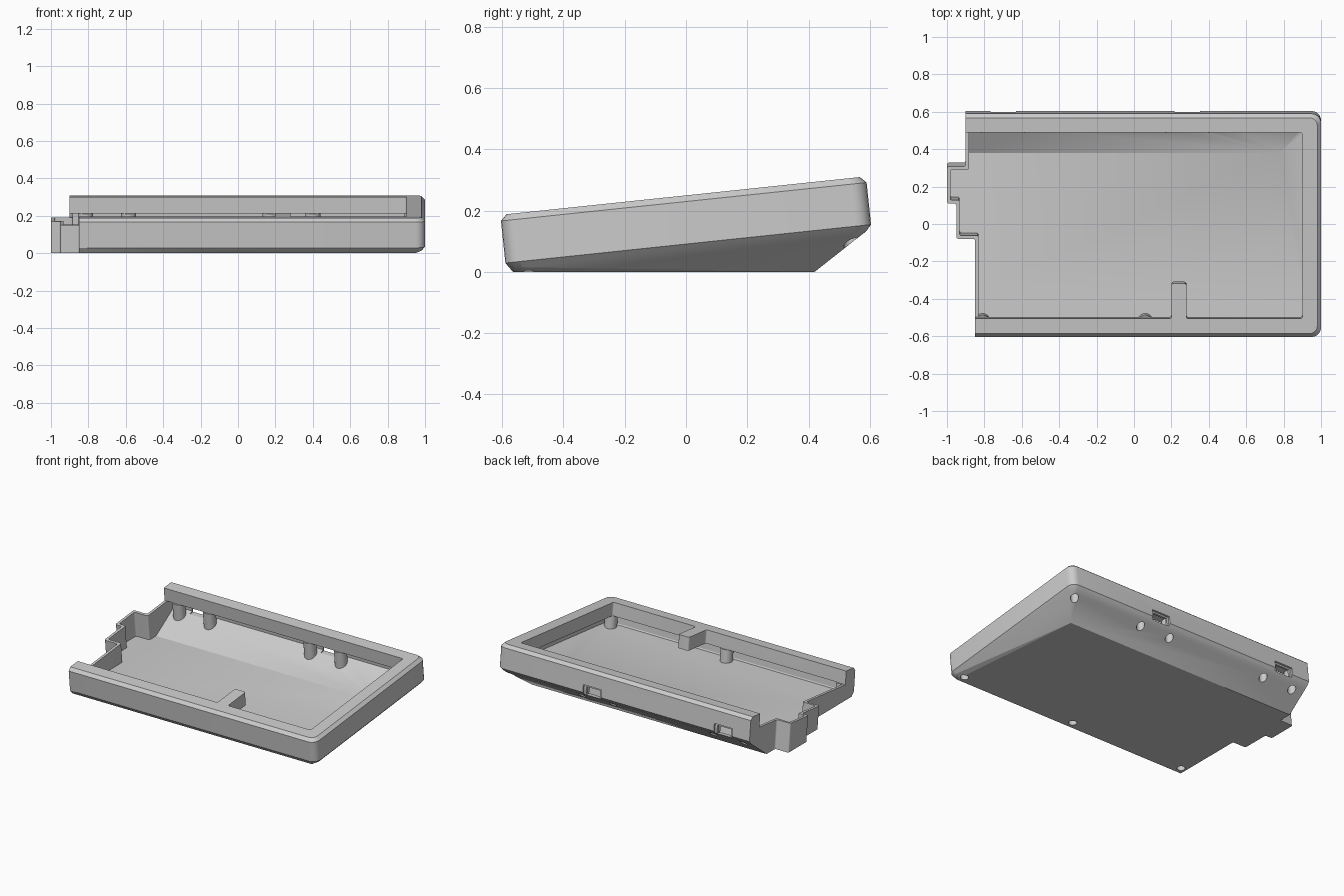
import bpy, bmesh, math
from mathutils import Matrix, Vector

if "Cube" in bpy.data.objects:
    bpy.data.objects.remove(bpy.data.objects["Cube"])

TILT = Matrix.Translation((0, 0, 0.16)) @ Matrix.Rotation(math.radians(6), 4, 'X')
T = 0.089          # half thickness of the tilted body
SPLIT = 0.0        # underside of the rim


def finish(name, bm):
    bmesh.ops.recalc_face_normals(bm, faces=bm.faces)
    me = bpy.data.meshes.new(name)
    bm.to_mesh(me)
    bm.free()
    ob = bpy.data.objects.new(name, me)
    bpy.context.collection.objects.link(ob)
    return ob


def fillet(pts, r, n=5):
    """Round the right-angled corners of an axis-aligned outline."""
    out = []
    for i, p in enumerate(pts):
        p = Vector(p)
        a = (Vector(pts[i - 1]) - p).normalized() * r
        b = (Vector(pts[(i + 1) % len(pts)]) - p).normalized() * r
        for k in range(n + 1):
            t = math.pi / 2 * k / n
            out.append(p + a * (1 - math.sin(t)) + b * (1 - math.cos(t)))
    return out


def inset(pts, d):
    """Inset a counter-clockwise axis-aligned outline."""
    out = []
    for i, p in enumerate(pts):
        p = Vector(p)
        e = (p - Vector(pts[i - 1])).normalized()
        f = (Vector(pts[(i + 1) % len(pts)]) - p).normalized()
        out.append(p + d * (Vector((-e.y, e.x)) + Vector((-f.y, f.x))))
    return out


def prism(name, pts, z0, z1):
    bm = bmesh.new()
    face = bm.faces.new([bm.verts.new(TILT @ Vector((p[0], p[1], z0))) for p in pts])
    ext = bmesh.ops.extrude_face_region(bm, geom=[face])
    up = TILT.to_3x3() @ Vector((0, 0, z1 - z0))
    bmesh.ops.translate(bm, vec=up, verts=[g for g in ext['geom'] if isinstance(g, bmesh.types.BMVert)])
    return finish(name, bm)


def hull(name, rings, base, z):
    """Convex solid from tilted rounded rectangles and a level base."""
    bm = bmesh.new()
    for d, v, r in rings:
        rect = [(-1.3, -0.6 + d), (1 - d, -0.6 + d), (1 - d, 0.6 - d), (-1.3, 0.6 - d)]
        for p in fillet(rect, r):
            bm.verts.new(TILT @ Vector((p.x, p.y, v)))
    for x, y in base:
        bm.verts.new((x, y, z))
    res = bmesh.ops.convex_hull(bm, input=bm.verts)
    bmesh.ops.delete(bm, geom=list({g for g in res['geom_interior'] + res['geom_unused']
                                    if isinstance(g, bmesh.types.BMVert)}), context='VERTS')
    bmesh.ops.dissolve_limit(bm, angle_limit=0.002, verts=bm.verts, edges=bm.edges)
    bmesh.ops.triangulate(bm, faces=bm.faces)
    return finish(name, bm)


def cylinder(name, x, y, r, z0, z1, n=24):
    ring = [(x + r * math.cos(2 * math.pi * i / n), y + r * math.sin(2 * math.pi * i / n)) for i in range(n)]
    return prism(name, ring, z0, z1)


def cut(ob, tool, op='DIFFERENCE'):
    m = ob.modifiers.new(op, 'BOOLEAN')
    m.operation, m.solver, m.object = op, 'EXACT', tool
    bpy.context.view_layer.objects.active = ob
    bpy.ops.object.modifier_apply(modifier=m.name)
    bpy.data.objects.remove(tool)


# stepped left edge; the other sides overshoot the body
outline = [(-0.85, -0.8), (1.2, -0.8), (1.2, 0.8), (-0.9, 0.8), (-0.9, 0.31), (-1, 0.31),
           (-1, 0.11), (-0.95, 0.11), (-0.95, -0.08), (-0.85, -0.08)]

# outer shell: tilted slab with chamfers and wedge foot
case = hull("keyboard_case", [(0.02, T, 0.04), (0, T - 0.02, 0.05), (0, 0.02 - T, 0.05), (0.018, -T, 0.04)],
            [(-1.3, -0.565), (0.95, -0.565), (0.86, 0.42), (-1.3, 0.42)], 0)
cut(case, prism("edge_trim", fillet(outline, 0.012), -0.5, 0.5), 'INTERSECT')

# hollow below the rim, leaving screw posts
cavity = hull("cavity", [(0.025, SPLIT, 0.03), (0.025, -0.072, 0.03)],
              [(-1.3, -0.56), (0.94, -0.56), (0.78, 0.38), (-1.3, 0.38)], 0.02)
cut(cavity, prism("inner_trim", fillet(inset(outline, 0.018), 0.01), -0.5, 0.5), 'INTERSECT')
ports = (-0.7, 0.285)
posts = [(x, -0.53) for x in (-0.81, 0.06, 0.93)] + [(0.93, 0.53)]
posts += [(p + s * 0.115, 0.53) for p in ports for s in (-1, 1)]
for x, y in posts:
    cut(cavity, cylinder("post", x, y, 0.04, -0.4, 0.1))
cut(case, cavity)

# opening inside the rim, with the tongue on the front edge
opening = [(0.2, -0.5), (0.2, -0.31), (0.28, -0.31), (0.28, -0.5), (0.9, -0.5), (0.9, 0.5),
           (-1.3, 0.5), (-1.3, -0.5)]
cut(case, prism("opening", fillet(opening, 0.012), SPLIT - 0.001, 0.3))

# screw holes from below
for x, y in posts:
    cut(case, cylinder("screw_hole", x, y, 0.026, -0.4, -0.03))

# rear cable ports: through slot and outer recess
for px in ports:
    for w, y0, z0, z1 in ((0.052, 0.5, -0.084, -0.03), (0.068, 0.588, -0.1, -0.018)):
        rect = [(px - w, y0), (px + w, y0), (px + w, 0.7), (px - w, 0.7)]
        cut(case, prism("port", rect, z0, z1))

case.select_set(True)
bpy.context.view_layer.objects.active = case
bpy.ops.object.shade_smooth_by_angle(angle=math.radians(20))
